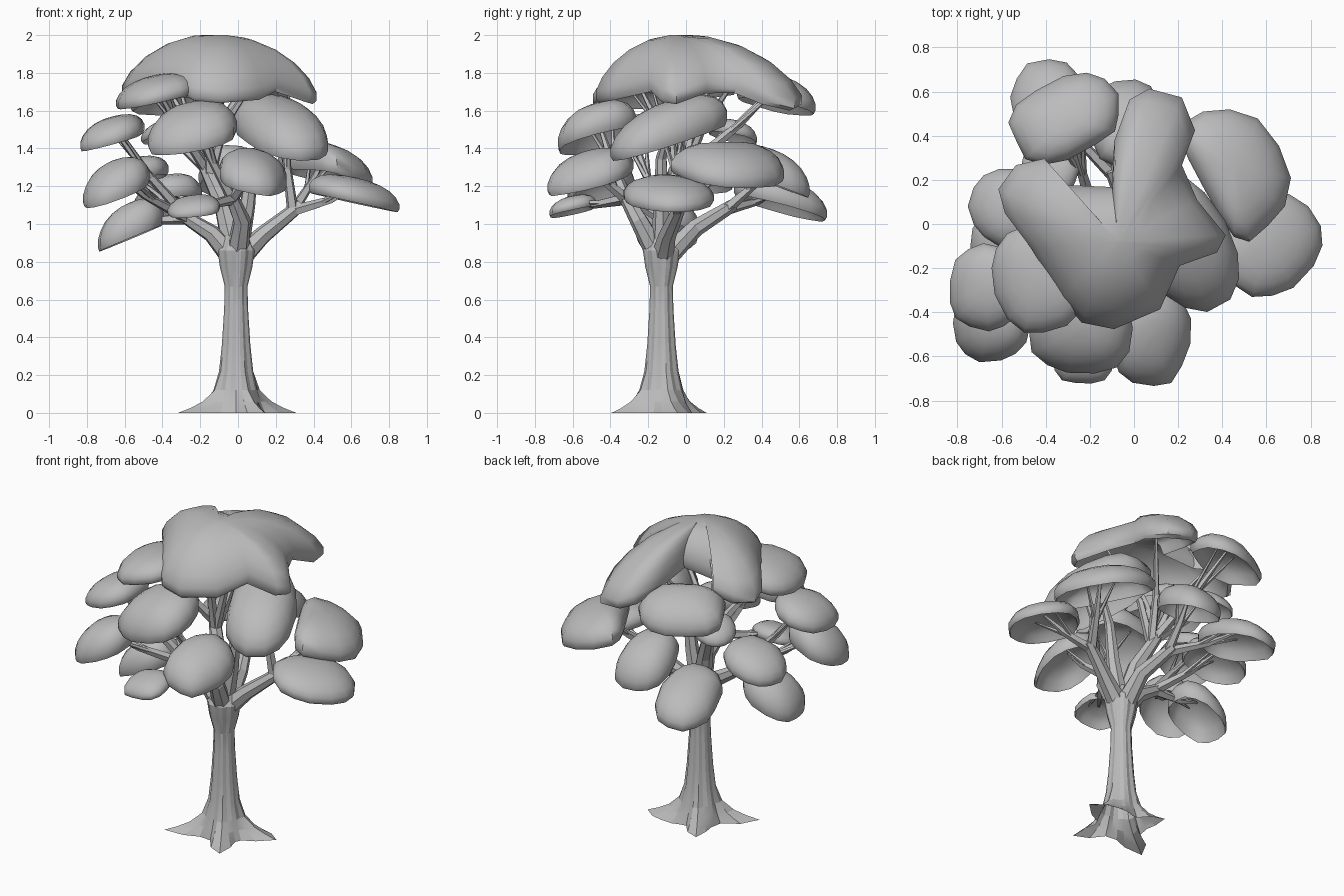
import bpy, bmesh, math, random
from mathutils import Vector

random.seed(4)
cube = bpy.data.objects.get("Cube")
if cube:
    bpy.data.objects.remove(cube)

grey = bpy.data.materials.new("plain_grey")
grey.use_nodes = True
grey.diffuse_color = (0.5, 0.5, 0.5, 1)
grey.node_tree.nodes["Principled BSDF"].inputs["Base Color"].default_value = (0.5, 0.5, 0.5, 1)


def loft(name, rings, smooth_angle, open_start=False):
    """Skin a list of equal-length point rings and cap the ends."""
    bm = bmesh.new()
    rows = [[bm.verts.new(p) for p in ring] for ring in rings]
    n = len(rows[0])
    for a, b in zip(rows, rows[1:]):
        for i in range(n):
            j = (i + 1) % n
            bm.faces.new((a[i], a[j], b[j], b[i]))
    start = bm.faces.new(rows[0][::-1])
    bm.faces.new(rows[-1])
    bmesh.ops.recalc_face_normals(bm, faces=bm.faces)
    if open_start:
        bmesh.ops.delete(bm, geom=[start], context='FACES_ONLY')
    mesh = bpy.data.meshes.new(name)
    bm.to_mesh(mesh)
    bm.free()
    mesh.materials.append(grey)
    obj = bpy.data.objects.new(name, mesh)
    bpy.context.collection.objects.link(obj)
    bpy.ops.object.select_all(action='DESELECT')
    obj.select_set(True)
    bpy.context.view_layer.objects.active = obj
    bpy.ops.object.shade_smooth_by_angle(angle=math.radians(smooth_angle))


def tube(name, path, radii, sides=6):
    """Tapered limb along a path."""
    pts = [Vector(p) for p in path]
    rings = []
    for k, p in enumerate(pts):
        t = (pts[min(k + 1, len(pts) - 1)] - pts[max(k - 1, 0)]).normalized()
        u = t.cross(Vector((0.3, 1, 0.1))).normalized()
        v = t.cross(u)
        rings.append([p + (u * math.cos(a) + v * math.sin(a)) * radii[k]
                      for a in (math.tau * i / sides for i in range(sides))])
    loft(name, rings, 15, open_start=True)


# Cushion cross-section: rounded top, rolled edge, hollow underside (scale, height)
SECTION = [(0.03, 1), (0.3, 0.98), (0.55, 0.9), (0.76, 0.76), (0.91, 0.56), (0.99, 0.33), (0.99, 0.12),
           (0.95, 0), (0.91, 0.08), (0.82, 0.33), (0.55, 0.6), (0.03, 0.72)]


def cushion(name, centre, outline, rim, height):
    """Foliage shell over a star-shaped outline; rim(x, y) is the edge height."""
    cx, cy = centre
    rings = []
    for s, h in SECTION:
        ring = [(cx + (x - cx) * s, cy + (y - cy) * s) for x, y in outline]
        rings.append([(x, y, rim(x, y) + height * h) for x, y in ring])
    loft(name, rings, 50)


TRUNK = Vector((-0.01, -0.13, 0))


def clump(name, x, y, rx, ry, turn, low, top, heading=None, bend=0):
    """Leaf cushion drooping away from the trunk, or toward a heading in degrees."""
    if heading is None:
        out = (Vector((x, y, 0)) - TRUNK).normalized()
    else:
        out = Vector((math.cos(math.radians(heading)), math.sin(math.radians(heading)), 0))
    reach, total = (rx + ry) / 2, top - low
    c, s = math.cos(math.radians(turn)), math.sin(math.radians(turn))
    outline = []
    for i in range(14):
        a = math.tau * i / 14
        k = random.uniform(0.95, 1.04)
        # slightly squared oval, optionally bent into a kidney
        ex = math.copysign(abs(math.cos(a)) ** 0.85, math.cos(a)) * rx * k + bend * (math.sin(a) ** 2 - 0.4)
        ey = math.copysign(abs(math.sin(a)) ** 0.85, math.sin(a)) * ry * k
        outline.append((x + ex * c - ey * s, y + ex * s + ey * c))

    def rim(px, py):
        d = ((px - x) * out.x + (py - y) * out.y) / reach
        return low + 0.27 * total * (1 - d)
    cushion(name, (x, y), outline, rim, 0.71 * total)


# Trunk: fluted shaft, swelling at the fork, with root ridges spreading over the ground
PROFILE = [(0, 0.14), (0.025, 0.135), (0.06, 0.125), (0.12, 0.11), (0.22, 0.09), (0.36, 0.075),
           (0.55, 0.063), (0.67, 0.06), (0.77, 0.085), (0.86, 0.098), (0.94, 0.06)]
ROOTS = {15: 0.18, 45: 0.08, 120: 0.13, 210: 0.21, 300: 0.16}
SIDES = 24
rings = []
for z, r in PROFILE:
    ring = []
    for i in range(SIDES):
        angle = 360 * i / SIDES
        spread = sum(size * max(0, 1 - abs((angle - at + 180) % 360 - 180) / 32) for at, size in ROOTS.items())
        reach = r * (1.04 - 0.08 * (i % 3 == 0)) + spread * max(0, 1 - z / 0.26) ** 4
        a = math.radians(angle)
        ring.append((TRUNK.x + reach * math.cos(a), TRUNK.y + reach * math.sin(a), z))
    rings.append(ring)
loft("trunk", rings, 15, open_start=True)

# Foliage: name, centre x/y, half sizes, turn, lowest, highest, optional heading and bend
CLUMPS = {
    "right": [("low_right", 0.62, -0.09, 0.25, 0.22, 45, 1.06, 1.25),
              ("mid_right", 0.46, 0.24, 0.2, 0.31, 30, 1.18, 1.43, 25, -0.09),
              ("upper_right", 0.23, -0.08, 0.21, 0.33, 28, 1.35, 1.66, -72)],
    "front": [("mid_front", 0.08, -0.51, 0.18, 0.23, -10, 1.15, 1.39, -55),
              ("upper_front", -0.24, -0.47, 0.24, 0.22, 0, 1.36, 1.64),
              ("low_front", -0.23, -0.6, 0.14, 0.13, 0, 1.03, 1.15)],
    "left": [("low_left", -0.57, -0.1, 0.18, 0.17, 0, 0.85, 1.12),
             ("mid_left", -0.65, -0.45, 0.18, 0.18, 0, 1.08, 1.34),
             ("upper_left", -0.67, -0.29, 0.17, 0.2, -10, 1.38, 1.57),
             ("inner_left", -0.56, 0.08, 0.19, 0.18, 0, 1.16, 1.35)],
    "top": [("high_left", -0.44, -0.25, 0.2, 0.25, 20, 1.6, 1.79),
            ("high_back", -0.31, 0.48, 0.26, 0.18, 25, 1.56, 1.79),
            ("inner_back", -0.38, 0.25, 0.13, 0.13, 0, 1.42, 1.55)],
    "back": [("low_back", -0.37, 0.5, 0.18, 0.25, 15, 1.02, 1.25),
             ("mid_back", -0.04, 0.46, 0.17, 0.2, 0, 1.14, 1.4)],
}
# Main limb of each group: joints after the fork
LIMBS = {
    "right": [(0.13, -0.1, 0.94), (0.33, -0.03, 1.1)],
    "front": [(0.02, -0.25, 1.02), (-0.04, -0.33, 1.16)],
    "left": [(-0.14, -0.13, 0.95), (-0.3, -0.13, 1.05)],
    "top": [(-0.08, -0.08, 1.1), (-0.19, 0.02, 1.34)],
    "back": [(-0.02, 0.05, 0.98), (-0.1, 0.25, 1.1)],
}
FORK = (TRUNK.x, TRUNK.y, 0.8)
for group, joints in LIMBS.items():
    tube(f"{group}_limb", [FORK] + joints, [0.065, 0.048, 0.034], 7)
    start = Vector(joints[-1])
    before = Vector(joints[0])
    for name, x, y, rx, ry, turn, low, top, *extra in CLUMPS[group]:
        clump(name + "_foliage", x, y, rx, ry, turn, low, top, *extra)
        # Branch with a forked tip under each clump
        end = Vector((x, y, low + 0.72 * (top - low)))
        root = before.lerp(start, 0.8)
        knee = root.lerp(end, 0.6) - Vector((0, 0, 0.02))
        tube(name + "_branch", [root, knee, end], [0.032, 0.021, 0.008], 5)
        across = (end - root).cross(Vector((0, 0, 1))).normalized()
        for sign, tag in ((1, "a"), (-1, "b")):
            tube(f"{name}_twig_{tag}", [root.lerp(knee, 0.7), end + across * sign * min(rx, ry) * 0.45],
                 [0.016, 0.005], 5)

# Crown: broad canopy with two arms around a gap
crown = [(-0.24, -0.45), (-0.09, -0.48), (0.12, -0.39), (0.21, -0.19), (0.38, -0.13), (0.42, -0.05),
         (0.29, 0.11), (0.22, 0.27), (0.28, 0.43), (0.22, 0.58), (0.07, 0.62), (-0.02, 0.57),
         (-0.09, 0.38), (-0.1, 0.17), (-0.33, 0.18), (-0.41, 0.3), (-0.54, 0.27), (-0.62, 0.16),
         (-0.59, 0.05), (-0.47, -0.11), (-0.33, -0.34)]
cushion("crown_foliage", (-0.07, -0.08), crown,
        lambda x, y: 1.78 - 0.5 * (x + 0.14) ** 2 - (0.4 if y > 0 else 0.65) * y * y, 0.226)
for i, tip in enumerate([(0.08, 0.3, 1.82), (0.15, -0.1, 1.86), (-0.12, -0.2, 1.88), (-0.42, 0.15, 1.78)]):
    tube(f"crown_branch_{i + 1}", [(-0.15, -0.02, 1.24), (-0.12 + 0.3 * tip[0], 0.3 * tip[1], 1.52), tip],
         [0.03, 0.022, 0.008], 5)
tube("centre_limb", [FORK, (0.05, -0.13, 1.1), (0.08, -0.13, 1.35), (0.2, -0.08, 1.55)],
     [0.06, 0.042, 0.03, 0.01], 7)
